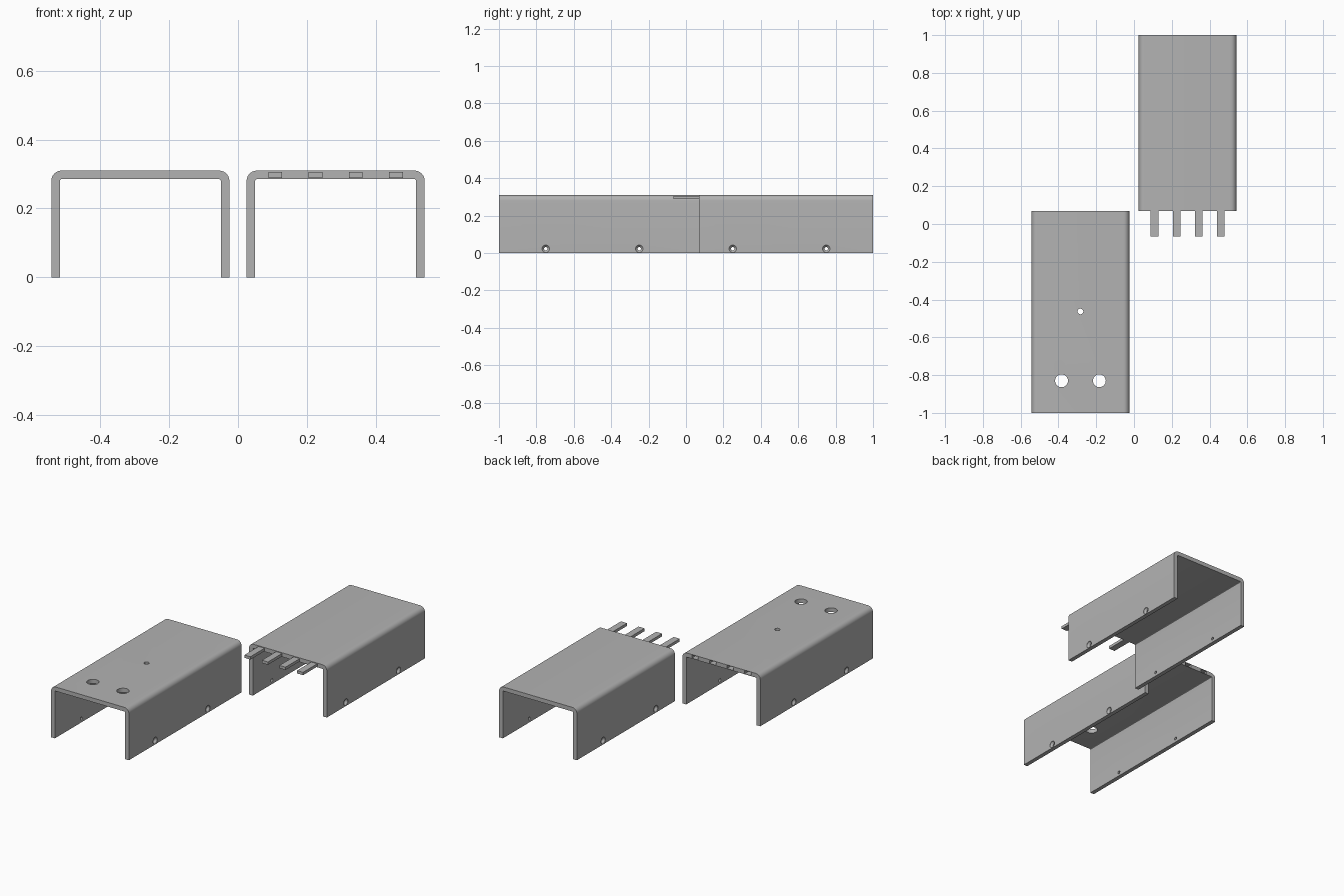
import bpy, bmesh, math
from mathutils import Vector, Matrix

if "Cube" in bpy.data.objects:
    bpy.data.objects.remove(bpy.data.objects["Cube"])

HALF, TOP, WALL = 0.2585, 0.31, 0.025     # channel half width, height, wall
CENTRE, SEAM = 0.2835, 0.069              # channel offset in x, shared end in y
TAB_X = [(i - 1.5) * 0.1167 for i in range(4)]

grey = bpy.data.materials.new("plain_grey")
grey.use_nodes = True
grey.diffuse_color = (0.45, 0.45, 0.45, 1)
grey.node_tree.nodes["Principled BSDF"].inputs["Base Color"].default_value = (0.45, 0.45, 0.45, 1)


def finish(name, bm):
    bmesh.ops.recalc_face_normals(bm, faces=bm.faces)
    mesh = bpy.data.meshes.new(name)
    bm.to_mesh(mesh)
    bm.free()
    mesh.materials.append(grey)
    obj = bpy.data.objects.new(name, mesh)
    bpy.context.collection.objects.link(obj)
    return obj


def box(name, low, high):
    low, high = Vector(low), Vector(high)
    bm = bmesh.new()
    bmesh.ops.create_cube(bm, size=1, matrix=Matrix.Translation((low + high) / 2)
                          @ Matrix.Diagonal((high - low).to_4d()))
    return finish(name, bm)


def round_cutter(origin, axis, profile, sides=32):
    """Turned solid: profile lists (distance along axis, radius)."""
    bm = bmesh.new()
    turn = Vector((0, 0, 1)).rotation_difference(Vector(axis))
    rings = []
    for dist, radius in profile:
        ring = []
        for i in range(sides):
            a = math.tau * i / sides
            p = Vector((radius * math.cos(a), radius * math.sin(a), dist))
            ring.append(bm.verts.new(Vector(origin) + turn @ p))
        rings.append(ring)
    for a, b in zip(rings, rings[1:]):
        for i in range(sides):
            j = (i + 1) % sides
            bm.faces.new((a[i], a[j], b[j], b[i]))
    bm.faces.new(rings[0])
    bm.faces.new(rings[-1])
    return finish("cutter", bm)


def arc(cx, cz, radius, start, steps):
    angles = [math.radians(start + 90 * i / steps) for i in range(steps + 1)]
    return [(cx + radius * math.cos(a), cz + radius * math.sin(a)) for a in angles]


def channel(name, cx, y0, y1):
    # U section with rounded outer corners and nearly sharp inner ones
    r, ri = 0.03, 0.004
    inner, under = HALF - WALL, TOP - WALL
    outside = [(HALF, 0)] + arc(HALF - r, TOP - r, r, 0, 10) + arc(r - HALF, TOP - r, r, 90, 10) + [(-HALF, 0)]
    inside = [(inner, 0)] + arc(inner - ri, under - ri, ri, 0, 3) + arc(ri - inner, under - ri, ri, 90, 3) + [(-inner, 0)]
    bm = bmesh.new()
    face = bm.faces.new([bm.verts.new((cx + x, y0, z)) for x, z in outside + inside[::-1]])
    extruded = bmesh.ops.extrude_face_region(bm, geom=[face])
    verts = [v for v in extruded["geom"] if isinstance(v, bmesh.types.BMVert)]
    bmesh.ops.translate(bm, verts=verts, vec=(0, y1 - y0, 0))
    if face.is_valid and not any(len(e.link_faces) > 1 for e in face.edges):
        bm.faces.new([v for v in face.verts])
    return finish(name, bm)


def cut(obj, cutter):
    mod = obj.modifiers.new("cut", 'BOOLEAN')
    mod.operation, mod.solver, mod.object = 'DIFFERENCE', 'EXACT', cutter
    bpy.context.view_layer.objects.active = obj
    bpy.ops.object.modifier_apply(modifier=mod.name)
    bpy.data.objects.remove(cutter)


def countersinks(obj, cx, ys):
    profile = [(-0.005, 0.02), (0.002, 0.02), (0.014, 0.009), (0.05, 0.009)]
    for side in (-1, 1):
        for y in ys:
            cut(obj, round_cutter((cx + side * HALF, y, 0.023), (-side, 0, 0), profile))


# Front channel: side screw holes, top holes and end sockets
front = channel("front_channel", -CENTRE, -1, SEAM)
countersinks(front, -CENTRE, (-0.75, -0.25))
for dx, y, radius in ((-0.1, -0.83, 0.034), (0.1, -0.83, 0.034), (0, -0.463, 0.015)):
    cut(front, round_cutter((dx - CENTRE, y, 0.25), (0, 0, 1), [(0, radius), (0.1, radius)]))
for x in TAB_X:
    cut(front, box("cutter", (x - CENTRE - 0.021, SEAM - 0.14, 0.288), (x - CENTRE + 0.021, 0.1, 0.307)))

# Rear channel with joining tabs
rear = channel("rear_channel", CENTRE, SEAM, 1)
countersinks(rear, CENTRE, (0.25, 0.75))
parts = [front, rear]
for i, x in enumerate(TAB_X):
    parts.append(box(f"joining_tab_{i + 1}", (x + CENTRE - 0.02, -0.066, 0.289), (x + CENTRE + 0.02, SEAM + 0.01, 0.306)))

# Smooth rounded corners, crisp edges elsewhere
bpy.ops.object.select_all(action='DESELECT')
for obj in parts:
    obj.select_set(True)
bpy.context.view_layer.objects.active = front
bpy.ops.object.shade_smooth_by_angle(angle=math.radians(30))
